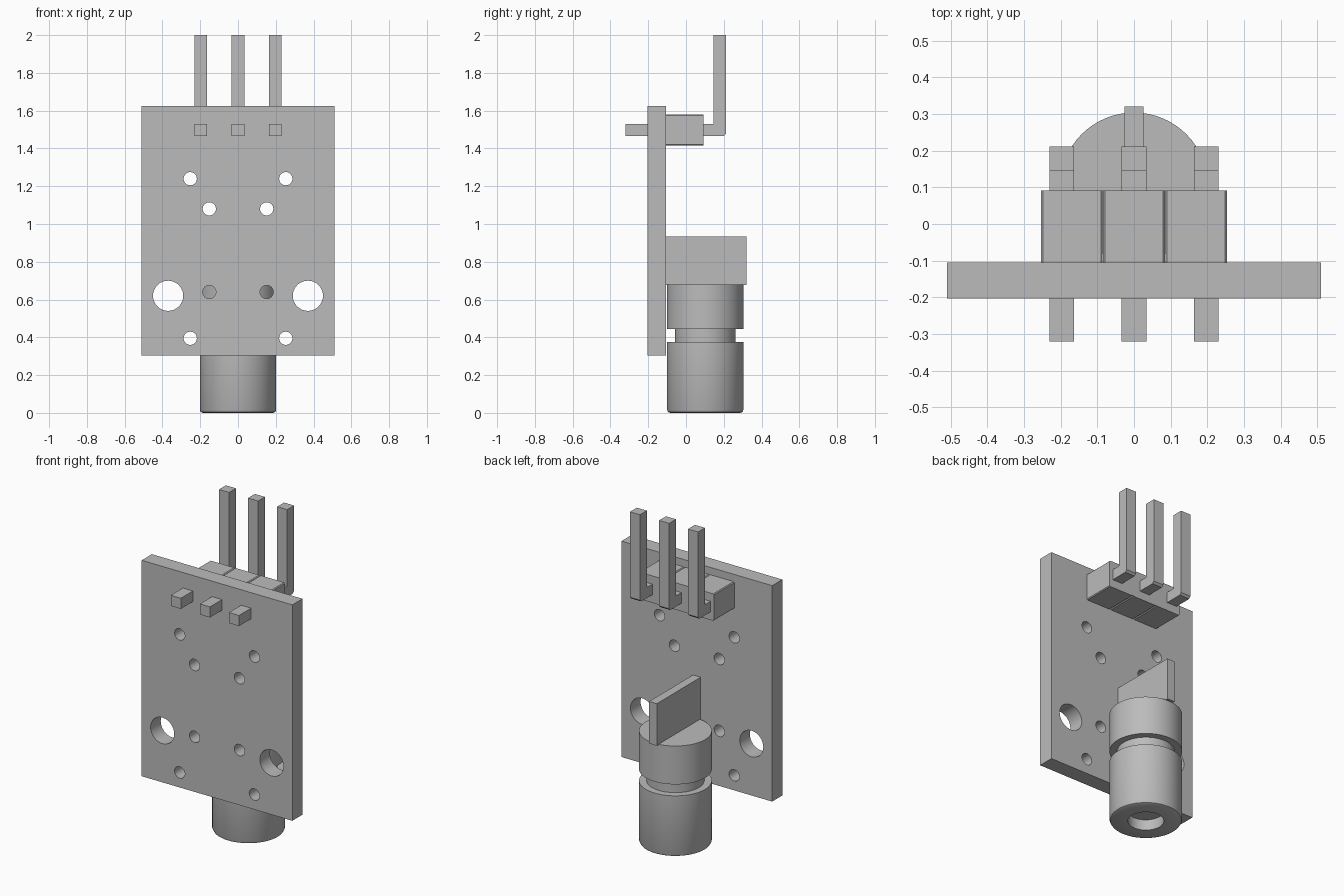
import bpy, bmesh
from math import radians
from mathutils import Matrix, Vector

if "Cube" in bpy.data.objects:
    bpy.data.objects.remove(bpy.data.objects["Cube"], do_unlink=True)

grey = bpy.data.materials.new("plain_grey")
grey.use_nodes = True
GREY = (0.5, 0.5, 0.5, 1)
grey.diffuse_color = GREY
grey.node_tree.nodes["Principled BSDF"].inputs["Base Color"].default_value = GREY


def make(name, bm):
    bmesh.ops.recalc_face_normals(bm, faces=bm.faces)
    mesh = bpy.data.meshes.new(name)
    bm.to_mesh(mesh)
    bm.free()
    mesh.materials.append(grey)
    obj = bpy.data.objects.new(name, mesh)
    bpy.context.collection.objects.link(obj)
    return obj


def activate(obj):
    bpy.ops.object.select_all(action='DESELECT')
    obj.select_set(True)
    bpy.context.view_layer.objects.active = obj


def box(name, lo, hi, y_edge_bevel=0):
    lo, hi = Vector(lo), Vector(hi)
    bm = bmesh.new()
    bmesh.ops.create_cube(bm, size=1)
    for v in bm.verts:
        v.co = (lo + hi) / 2 + v.co * (hi - lo)
    if y_edge_bevel:
        edges = [e for e in bm.edges
                 if abs(e.verts[0].co.y - e.verts[1].co.y) > 0.01]
        bmesh.ops.bevel(bm, geom=edges, offset=y_edge_bevel,
                        segments=1, affect='EDGES')
    return make(name, bm)


def lathe(name, profile, centre, steps=64):
    bm = bmesh.new()
    verts = [bm.verts.new((r, 0, z)) for r, z in profile]
    edges = [bm.edges.new(pair) for pair in zip(verts, verts[1:])]
    bmesh.ops.spin(bm, geom=verts + edges, cent=(0, 0, 0), axis=(0, 0, 1),
                   angle=radians(360), steps=steps)
    bmesh.ops.remove_doubles(bm, verts=bm.verts, dist=0.0001)
    bmesh.ops.translate(bm, verts=bm.verts, vec=centre)
    obj = make(name, bm)
    activate(obj)
    bpy.ops.object.shade_smooth_by_angle(angle=radians(30))
    return obj


# Circuit board with drilled holes
board = box("circuit_board", (-0.51, -0.203, 0.303), (0.51, -0.105, 1.625))
bm = bmesh.new()
holes = [(0.253, 1.24, 0.035), (0.152, 1.08, 0.035), (0.152, 0.64, 0.035),
         (0.253, 0.395, 0.035), (0.37, 0.62, 0.08)]
for x, z, radius in holes:
    for side in (-1, 1):
        place = Matrix.Translation((side * x, -0.15, z)) @ Matrix.Rotation(radians(90), 4, 'X')
        bmesh.ops.create_cone(bm, cap_ends=True, segments=32, radius1=radius,
                              radius2=radius, depth=0.4, matrix=place)
cutter = make("hole_cutter", bm)
cutter.hide_render = True
cut = board.modifiers.new("holes", 'BOOLEAN')
cut.object = cutter
cut.solver = 'EXACT'
activate(board)
bpy.ops.object.modifier_apply(modifier="holes")
bpy.data.objects.remove(cutter, do_unlink=True)
bpy.ops.object.shade_smooth_by_angle(angle=radians(30))

# Turned barrel with groove, rounded lower rim and shallow bore
lathe("emitter_barrel", [
    (0, 0.065), (0.1, 0.065), (0.1, 0), (0.186, 0), (0.197, 0.005),
    (0.202, 0.016), (0.202, 0.375), (0.16, 0.375), (0.16, 0.445),
    (0.202, 0.445), (0.202, 0.68), (0, 0.68)], (0, 0.102, 0))

# Upright plate behind the barrel
box("driver_plate", (-0.026, -0.105, 0.678), (0.026, 0.32, 0.935))

# Pin header: housing blocks and bent pins
for x, place in ((-0.197, "right"), (0, "middle"), (0.197, "left")):
    centre = x * 0.86
    box(f"header_block_{place}", (centre - 0.084, -0.107, 1.415),
        (centre + 0.084, 0.092, 1.58), 0.005)
    outline = [(-0.32, 1.465), (0.2, 1.465), (0.212, 1.477), (0.212, 2),
               (0.146, 2), (0.146, 1.53), (-0.32, 1.53)]
    bm = bmesh.new()
    face = bm.faces.new([bm.verts.new((x - 0.034, y, z)) for y, z in outline])
    result = bmesh.ops.extrude_face_region(bm, geom=[face])
    moved = [g for g in result["geom"] if isinstance(g, bmesh.types.BMVert)]
    bmesh.ops.translate(bm, verts=moved, vec=(0.068, 0, 0))
    make(f"pin_{place}", bm)
